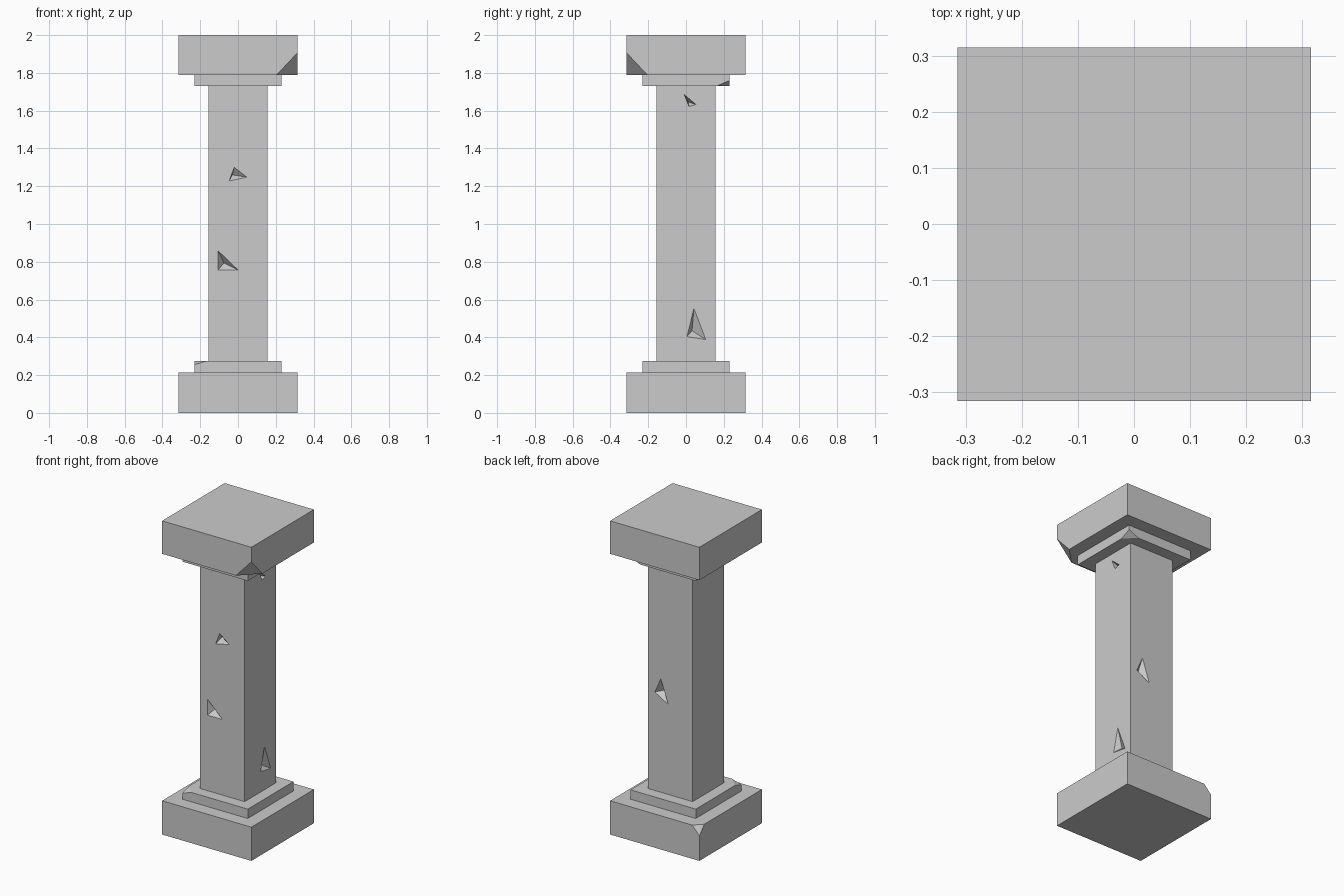
import bpy, bmesh
from mathutils import Vector

if "Cube" in bpy.data.objects:
    bpy.data.objects.remove(bpy.data.objects["Cube"])


def add_object(name, bm):
    bmesh.ops.recalc_face_normals(bm, faces=bm.faces)
    mesh = bpy.data.meshes.new(name)
    bm.to_mesh(mesh)
    bm.free()
    obj = bpy.data.objects.new(name, mesh)
    bpy.context.collection.objects.link(obj)
    return obj


def block(name, half, z0, z1, chip=None):
    """Square block; chip = (x sign, y sign, top?, side length, height) breaks one corner."""
    bm = bmesh.new()
    bmesh.ops.create_cube(bm, size=1)
    for v in bm.verts:
        v.co = (v.co.x * 2 * half, v.co.y * 2 * half, z0 if v.co.z < 0 else z1)
    if chip:
        sx, sy, top, side, height = chip
        corner = Vector((sx * half, sy * half, z1 if top else z0))
        sz = 1 if top else -1
        normal = Vector((sx / side, sy / side, sz / height))
        bmesh.ops.bisect_plane(bm, geom=bm.verts[:] + bm.edges[:] + bm.faces[:],
                               plane_co=corner - Vector((sx * side, 0, 0)),
                               plane_no=normal.normalized(), clear_outer=True)
        bmesh.ops.holes_fill(bm, edges=[e for e in bm.edges if e.is_boundary], sides=0)
    return add_object(name, bm)


# Plinth, steps and cap, each with one broken corner
block("base", 0.315, 0, 0.215, (-1, 1, True, 0.05, 0.055))
block("lower_step", 0.23, 0.215, 0.275, (-1, -1, True, 0.065, 0.02))
block("upper_step", 0.23, 1.73, 1.79, (1, 1, False, 0.068, 0.03))
block("cap", 0.315, 1.79, 2.0, (1, -1, False, 0.11, 0.117))

# Shaft
H = 0.157
shaft = block("shaft", H, 0.275, 1.73)

# Chips in the shaft: face, three rim points (across, z), then deepest point
dents = [
    ("front", (-0.02, 1.30), (-0.047, 1.227), (0.047, 1.248), (-0.03, 1.26)),
    ("front", (-0.105, 0.858), (-0.105, 0.757), (0.0, 0.757), (-0.074, 0.794)),
    ("right", (-0.01, 1.686), (0.053, 1.633), (0.016, 1.622), (0.012, 1.645)),
    ("right", (0.042, 0.553), (0.005, 0.404), (0.105, 0.388), (0.032, 0.435)),
    ("back", (0.068, 0.998), (0.11, 0.903), (0.016, 0.849), (0.072, 0.91)),
]
DEPTH = 0.04


def on_face(face, p, depth):
    a, z = p
    return Vector({"front": (a, -H + depth, z), "right": (H - depth, a, z),
                   "back": (a, H - depth, z)}[face])


bm = bmesh.new()
for face, *rim, deep in dents:
    apex = on_face(face, deep, DEPTH)
    # extend the pyramid past the surface for a clean cut
    pts = [apex + 1.6 * (on_face(face, p, 0) - apex) for p in rim]
    vs = [bm.verts.new(p) for p in [apex] + pts]
    for i, j, k in ((0, 1, 2), (0, 2, 3), (0, 3, 1), (1, 3, 2)):
        bm.faces.new((vs[i], vs[j], vs[k]))
cutter = add_object("chip_cutter", bm)
cutter.hide_render = True

mod = shaft.modifiers.new("chips", "BOOLEAN")
mod.operation = "DIFFERENCE"
mod.solver = "EXACT"
mod.object = cutter
bpy.context.view_layer.objects.active = shaft
bpy.ops.object.modifier_apply(modifier=mod.name)
bpy.data.objects.remove(cutter)
